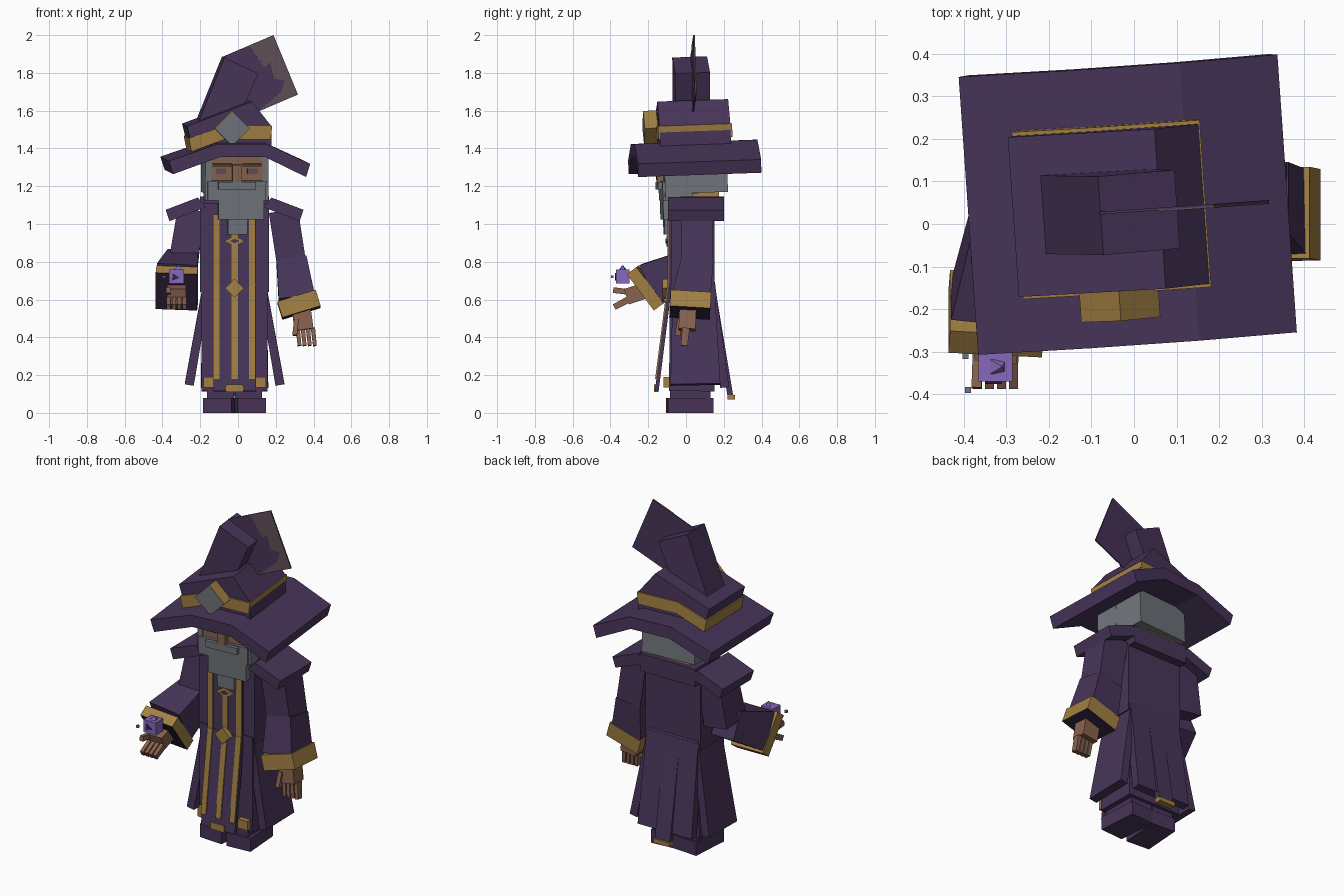
import bpy
import bmesh
from math import radians
from mathutils import Matrix, Vector

if "Cube" in bpy.data.objects:
    bpy.data.objects.remove(bpy.data.objects["Cube"])


def material(name, red, green, blue):
    m = bpy.data.materials.new(name)
    m.use_nodes = True
    m.diffuse_color = (red, green, blue, 1)
    bsdf = next(n for n in m.node_tree.nodes if n.type == "BSDF_PRINCIPLED")
    bsdf.inputs["Base Color"].default_value = m.diffuse_color
    bsdf.inputs["Roughness"].default_value = .9
    return m


PURPLE = material("purple cloth", .064, .035, .1)
DARK = material("dark purple lining", .035, .019, .055)
GOLD = material("gold trim", .36, .215, .055)
GREY = material("grey hair", .165, .18, .2)
SKIN = material("skin", .25, .125, .08)
BROW = material("brown shadow", .1, .05, .035)
GEM = material("violet gem", .24, .14, .5)
PATCH = material("faded cloth", .117, .076, .095)

CENTRE = -.018  # x of the body's middle
SIDES = (("left", 1), ("right", -1))


def turn(pivot, z_angle, x_angle=0):
    """Rotation in degrees about a point."""
    move = Matrix.Translation(pivot)
    return (move @ Matrix.Rotation(radians(z_angle), 4, "Z")
            @ Matrix.Rotation(radians(x_angle), 4, "X") @ move.inverted())


HEAD = turn((CENTRE, .05, 1.2), 4, 2)
TIP = turn((0, 0, 0), 4)


def loft(name, ring_a, ring_b, mat, end_mat=None, frame=None):
    """Closed solid between two matching outlines."""
    bm = bmesh.new()
    a = [bm.verts.new(p) for p in ring_a]
    b = [bm.verts.new(p) for p in ring_b]
    for i in range(len(a)):
        bm.faces.new((a[i - 1], a[i], b[i], b[i - 1]))
    bm.faces.new(a[::-1])
    end = bm.faces.new(b)
    bmesh.ops.recalc_face_normals(bm, faces=bm.faces)
    if frame:
        bm.transform(frame)
    mesh = bpy.data.meshes.new(name)
    mesh.materials.append(mat)
    if end_mat:
        mesh.materials.append(end_mat)
        end.material_index = 1
    bm.to_mesh(mesh)
    bm.free()
    bpy.context.collection.objects.link(bpy.data.objects.new(name, mesh))


def prism(name, outline, y, mat, frame=None, end_mat=None):
    """Front outline (x, z) extruded over the y span."""
    rings = [[(px, depth, pz) for px, pz in outline] for depth in y]
    loft(name, *rings, mat, end_mat, frame)


def box(name, x, y, z, mat, frame=None):
    """Box from its (low, high) span on each axis."""
    (left, right), (low, high) = x, z
    prism(name, [(left, low), (right, low), (right, high), (left, high)], y, mat, frame)


def middle_box(name, width, y, z, mat, frame=None):
    box(name, (CENTRE - width / 2, CENTRE + width / 2), y, z, mat, frame)


def pair(name, x, y, z, mat, frame=None):
    """Box on each side, its x span measured from the body's middle."""
    for side, s in SIDES:
        box(side + "_" + name, [CENTRE + s * v for v in x], y, z, mat, frame)


def slab(name, path, drop, shrink, y, mat, frame=None):
    """Bent sheet: a top path (x, z) with a lowered, narrowed underside."""
    under = [(px * shrink, pz - drop) for px, pz in reversed(path)]
    prism(name, path + under, y, mat, frame)


def limb(name, p, q, width, depth, mat, taper=1, end_mat=None):
    """Straight bar from p to q, scaled by taper at q."""
    p, q = Vector(p), Vector(q)
    axis = (q - p).normalized()
    u = (Vector((1, 0, 0)) - axis * axis.x).normalized()
    v = axis.cross(u)
    corners = [u * width * i / 2 + v * depth * j / 2
               for i, j in ((-1, -1), (1, -1), (1, 1), (-1, 1))]
    loft(name, [p + c for c in corners], [q + c * taper for c in corners], mat, end_mat)


def diamond(x, z, wide, tall):
    return [(x - wide, z), (x, z - tall), (x + wide, z), (x, z + tall)]


# Feet, legs, side robe panels and shoulder pads
for side, s in SIDES:
    box(side + "_foot", (CENTRE + s * .01, CENTRE + s * .16), (-.1, .14), (0, .08), PURPLE,
        turn((CENTRE + s * .09, 0, 0), s * 4))
    limb(side + "_robe_panel", (CENTRE + s * .145, .04, .69), (CENTRE + s * .24, .05, .15),
         .04, .22, PURPLE, taper=1.2)
    pad = [(.195, 1.14), (.365, 1.075), (.345, 1.015), (.15, 1.09)]
    prism(side + "_shoulder_pad", [(CENTRE + s * px, pz) for px, pz in pad], (-.095, .2), PURPLE)
pair("leg", (.005, .145), (-.085, .13), (.08, .2), PURPLE)
pair("hem_corner", (.1, .165), (-.12, -.09), (.135, .19), GOLD)

# Robe body, collar and back
middle_box("robe_top", .365, (-.08, .15), (.64, 1.11), PURPLE)
limb("robe_skirt", (CENTRE, .035, .68), (CENTRE, .03, .115), .35, .24, PURPLE)
limb("back_panel", (CENTRE, .13, .69), (CENTRE, .205, .135), .34, .045, PURPLE, taper=1.05)
limb("back_tail", (CENTRE, .135, .69), (CENTRE, .235, .09), .1, .03, PURPLE)
middle_box("back_hem", .105, (.22, .26), (.07, .095), GOLD)
middle_box("collar", .365, (-.03, .2), (1.04, 1.145), PURPLE)
middle_box("gold_collar", .26, (0, .175), (1.14, 1.18), GOLD)

# Front tabard with gold stripes
middle_box("tabard_top", .224, (-.092, -.07), (.64, 1.05), PURPLE)
limb("tabard_skirt", (CENTRE, -.085, .67), (CENTRE, -.155, .115), .224, .02, PURPLE)
for name, x, top in (("right", -.116, 1.05), ("middle", CENTRE, .95), ("left", .074, 1.05)):
    box(name + "_stripe_top", (x - .017, x + .017), (-.098, -.09), (.66, top), GOLD)
    limb(name + "_stripe_skirt", (x, -.096, .67), (x, -.159, .18), .034, .009, GOLD)
middle_box("tabard_hem", .09, (-.17, -.145), (.11, .15), GOLD)
prism("belt_clasp", diamond(CENTRE, .66, .05, .05), (-.125, -.09), GOLD)
prism("chest_ring", diamond(CENTRE, .91, .055, .03), (-.103, -.09), GOLD)
prism("chest_ring_centre", diamond(CENTRE, .91, .025, .012), (-.108, -.1), PURPLE)

# Left arm hangs down
limb("left_upper_arm", (.24, .06, 1.07), (.285, .06, .78), .155, .165, PURPLE)
limb("left_sleeve", (.283, .06, .81), (.311, .025, .6), .16, .17, PURPLE, taper=1.2)
limb("left_cuff", (.31, .025, .615), (.336, .02, .53), .212, .215, GOLD, end_mat=DARK)
limb("left_palm", (.335, .01, .55), (.35, .005, .44), .1, .09, SKIN)
for i in range(4):
    knuckle = Vector((.316 + i * .027, 0, .45))
    limb("left_finger", knuckle, knuckle + Vector((.01, -.01, -.095)), .022, .04, SKIN, taper=.9)
limb("left_thumb", (.31, -.03, .5), (.3, -.045, .41), .025, .03, SKIN)

# Right arm reaches forward
limb("right_upper_arm", (-.25, .06, 1.07), (-.288, .04, .8), .14, .17, PURPLE, taper=1.1)
limb("right_sleeve", (-.292, .04, .79), (-.322, -.19, .685), .16, .165, PURPLE, taper=1.35)
limb("right_cuff", (-.322, -.185, .68), (-.326, -.236, .642), .22, .24, GOLD, end_mat=DARK)
limb("right_palm", (-.326, -.21, .65), (-.326, -.315, .615), .1, .085, SKIN)
for i in range(4):
    knuckle = Vector((-.367 + i * .028, -.305, .6))
    limb("right_finger", knuckle, knuckle + Vector((0, -.075, -.04)), .023, .035, SKIN, taper=.9)
limb("right_thumb", (-.367, -.3, .64), (-.37, -.385, .65), .023, .03, SKIN)

# Floating gem and sparks
box("gem", (-.365, -.285), (-.37, -.3), (.685, .76), GEM)
limb("gem_tip", (-.32, -.335, .755), (-.31, -.335, .78), .04, .035, GEM, taper=.1)
prism("gem_mark", [(-.35, .7), (-.31, .715), (-.345, .74)], (-.376, -.369), DARK)
for x, y in ((-.395, -.31), (-.39, -.39)):
    limb("spark", (x, y, .713), (x, y, .727), .014, .014, GREY)

# Head, face and beard
middle_box("face", .29, (-.12, .05), (1.16, 1.4), SKIN, HEAD)
middle_box("hair", .335, (0, .21), (1.165, 1.4), GREY, HEAD)
pair("sideburn", (.135, .168), (-.123, .02), (1.13, 1.38), GREY, HEAD)
pair("eye", (.055, .11), (-.125, -.119), (1.27, 1.3), PATCH, HEAD)
pair("brow", (.03, .13), (-.128, -.119), (1.31, 1.325), BROW, HEAD)
pair("moustache", (0, .1), (-.155, -.12), (1.19, 1.23), GREY, HEAD)
middle_box("nose", .05, (-.155, -.11), (1.225, 1.32), SKIN, HEAD)
middle_box("beard_jaw", .31, (-.135, .01), (1.13, 1.235), GREY, HEAD)
box("beard", (-.115, .125), (-.135, -.06), (1.03, 1.2), GREY, HEAD)
box("beard_tip", (-.065, .04), (-.125, -.085), (.95, 1.06), GREY, HEAD)

# Hat: drooping brim, band, leaning crown and badge
slab("hat_brim", [(-.39, 1.345), (-.13, 1.435), (.13, 1.435), (.36, 1.33)], .07, .94,
     (-.277, .377), PURPLE, HEAD)
slab("hat_band", [(-.275, 1.46), (-.09, 1.525), (.167, 1.525)], .07, .95,
     (-.15, .243), GOLD, HEAD)
prism("hat_crown", [(-.285, 1.525), (.06, 1.655), (.163, 1.525), (.163, 1.41),
                    (-.08, 1.41), (-.245, 1.37)], (-.142, .234), PURPLE, HEAD)
prism("hat_peak", [(-.235, 1.5), (-.08, 1.885), (.1, 1.8), (-.01, 1.55)],
      (-.045, .14), PURPLE, HEAD)
prism("hat_badge", diamond(-.05, 1.515, .093, .093), (-.13, -.212), GOLD, HEAD, GREY)

# Flat hat tip with a faded patch on its front
prism("hat_tip", [(-.08, 1.885), (.19, 2), (.32, 1.685), (.05, 1.57)], (.028, .034), PURPLE, TIP)
prism("hat_tip_patch", [(.06, 1.945), (.19, 2), (.32, 1.685), (.11, 1.6), (.23, 1.7),
                        (.25, 1.76), (.19, 1.77), (.17, 1.85), (.14, 1.83)],
      (.025, .029), PATCH, TIP)
